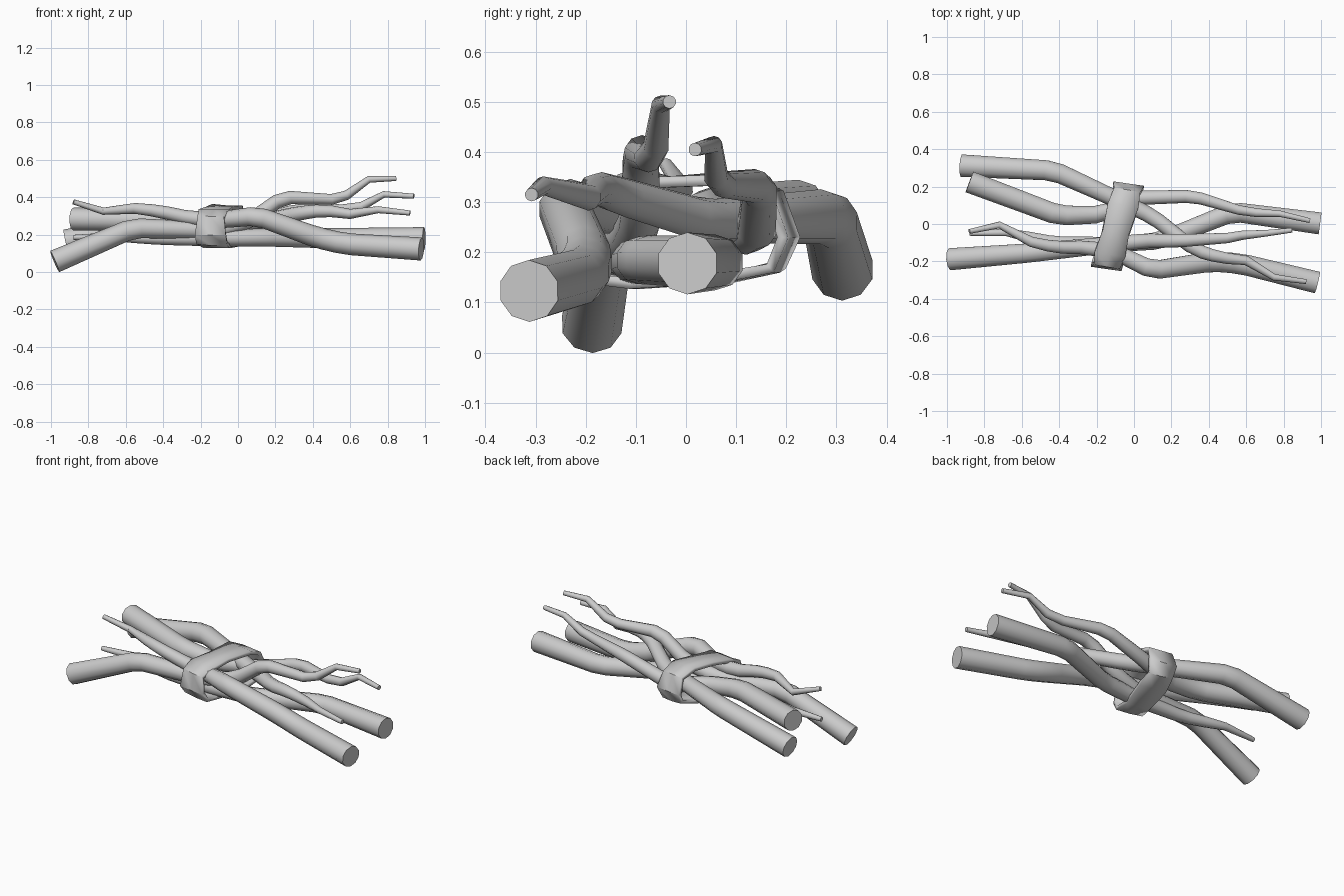
import bpy, bmesh, math
from mathutils import Vector

SIDES = 10


def finish(name, bm, angle):
    bmesh.ops.recalc_face_normals(bm, faces=bm.faces)
    me = bpy.data.meshes.new(name)
    bm.to_mesh(me)
    bm.free()
    ob = bpy.data.objects.new(name, me)
    bpy.context.collection.objects.link(ob)
    bpy.ops.object.select_all(action='DESELECT')
    ob.select_set(True)
    bpy.context.view_layer.objects.active = ob
    bpy.ops.object.shade_smooth_by_angle(angle=math.radians(angle))
    return ob


def soften(path):
    """Split each thick bend into two gentler ones."""
    pts = [Vector(p) for p in path]
    out = [pts[0]]
    for a, b, c in zip(pts, pts[1:], pts[2:]):
        if b[3] > 0.032:
            out += [b + (q - b) * min(0.3, 0.04 / (q - b).length) for q in (a, c)]
        else:
            out.append(b)
    return out + [pts[-1]]


def stick(name, path):
    """Tapered tube through (x, y, z, radius) points with flat ends."""
    bm = bmesh.new()
    path = soften(path)
    pts = [Vector(p[:3]) for p in path]
    rings = []
    for i, p in enumerate(pts):
        t = Vector((0, 0, 0))
        if i > 0:
            t += (p - pts[i - 1]).normalized()
        if i < len(pts) - 1:
            t += (pts[i + 1] - p).normalized()
        t.normalize()
        side = Vector((0, 0, 1)).cross(t).normalized()
        up = t.cross(side)
        r = path[i][3] * 1.03
        ring = []
        for k in range(SIDES):
            a = 2 * math.pi * (k + 0.5) / SIDES
            ring.append(bm.verts.new(p + side * r * math.cos(a) + up * r * math.sin(a)))
        rings.append(ring)
    for a, b in zip(rings, rings[1:]):
        for k in range(SIDES):
            n = (k + 1) % SIDES
            bm.faces.new((a[k], a[n], b[n], b[k]))
    bm.faces.new(rings[0])
    bm.faces.new(rings[-1])
    return finish(name, bm, 40)


# Three sticks with the thick end on the left
stick("back_stick", [
    (-0.92, 0.312, 0.165, 0.061), (-0.43, 0.285, 0.272, 0.054), (-0.1, 0.135, 0.265, 0.046),
    (0.1, 0.04, 0.262, 0.042), (0.33, -0.14, 0.315, 0.037), (0.46, -0.18, 0.33, 0.032),
    (0.6, -0.195, 0.31, 0.026), (0.75, -0.285, 0.333, 0.018), (0.92, -0.308, 0.315, 0.013)])
stick("middle_stick", [
    (-0.88, 0.225, 0.283, 0.06), (-0.4, 0.045, 0.275, 0.055), (-0.17, 0.05, 0.25, 0.046),
    (0.0, 0.14, 0.235, 0.04), (0.32, 0.148, 0.332, 0.034), (0.56, 0.075, 0.335, 0.026),
    (0.66, 0.06, 0.35, 0.024), (0.78, 0.055, 0.415, 0.017), (0.94, 0.018, 0.405, 0.013)])
stick("front_stick", [
    (-0.98, -0.188, 0.056, 0.06), (-0.56, -0.155, 0.235, 0.052), (-0.12, -0.11, 0.22, 0.044),
    (0.06, -0.09, 0.27, 0.04), (0.24, -0.09, 0.4, 0.036), (0.5, -0.075, 0.388, 0.028),
    (0.58, -0.06, 0.41, 0.025), (0.7, -0.05, 0.495, 0.018), (0.845, -0.033, 0.5, 0.013)])

# Two sticks with the thick end on the right
stick("low_stick", [
    (0.995, 0.003, 0.178, 0.06), (0.53, 0.065, 0.18, 0.053), (0.14, -0.09, 0.185, 0.047),
    (-0.12, -0.11, 0.18, 0.042), (-0.42, -0.1, 0.18, 0.034), (-0.56, -0.07, 0.185, 0.029),
    (-0.68, -0.045, 0.19, 0.021), (-0.88, -0.05, 0.185, 0.013)])
stick("outer_stick", [
    (0.98, -0.313, 0.123, 0.06), (0.57, -0.212, 0.15, 0.056), (0.42, -0.2, 0.185, 0.055),
    (0.1, -0.248, 0.3, 0.05), (-0.08, -0.16, 0.28, 0.044), (-0.25, -0.125, 0.285, 0.038),
    (-0.42, -0.125, 0.325, 0.033), (-0.55, -0.095, 0.34, 0.028),
    (-0.72, -0.005, 0.325, 0.019), (-0.88, -0.04, 0.375, 0.013)])

# Slanted binding strap: loop outline in (y, z), sheared along x
loop = [(-0.2, 0.15), (-0.1, 0.138), (0.08, 0.15), (0.18, 0.168), (0.205, 0.23),
        (0.175, 0.315), (0.1, 0.345), (-0.04, 0.34), (-0.16, 0.325), (-0.22, 0.29), (-0.23, 0.2)]
bm = bmesh.new()
rows = []
for i, (y, z) in enumerate(loop):
    c = -0.085 + 0.27 * y
    w = 0.076 + 0.006 * (-1) ** i
    flare = 0.008 if i % 3 == 0 else 0.0
    rows.append([bm.verts.new((c - w, y + 0.012, z + flare)),
                 bm.verts.new((c, y, z)),
                 bm.verts.new((c + w, y - 0.012, z))])
for i, a in enumerate(rows):
    b = rows[(i + 1) % len(rows)]
    for j in range(2):
        bm.faces.new((a[j], a[j + 1], b[j + 1], b[j]))
strap = finish("strap", bm, 35)
sol = strap.modifiers.new("thickness", 'SOLIDIFY')
sol.thickness = 0.022
sol.offset = 0
